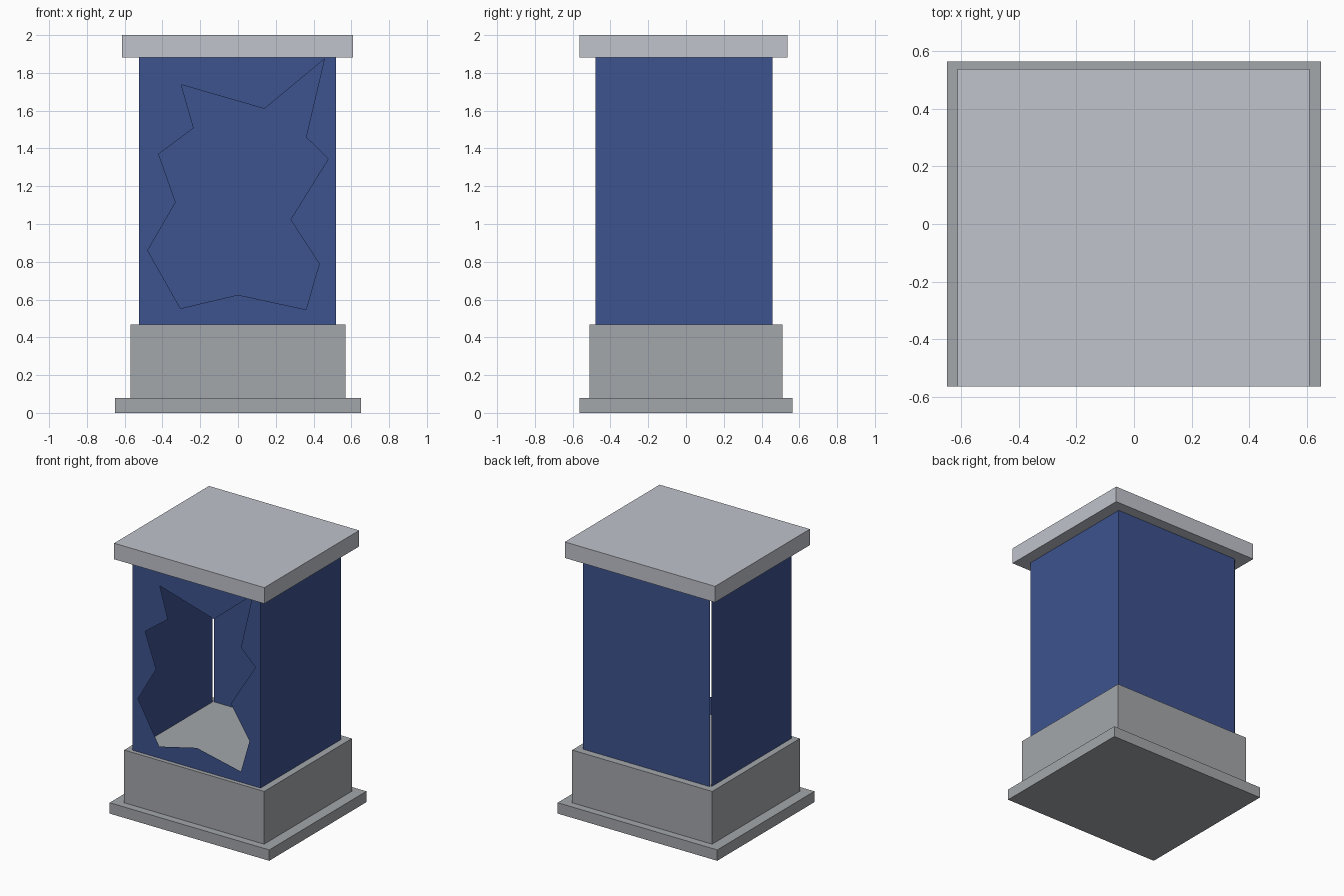
import bpy, bmesh
from mathutils import Vector

if "Cube" in bpy.data.objects:
    bpy.data.objects.remove(bpy.data.objects["Cube"])


def material(name, rgb):
    m = bpy.data.materials.new(name)
    lin = [((c / 255 + 0.055) / 1.055) ** 2.4 for c in rgb]
    m.diffuse_color = (*lin, 1)
    m.use_nodes = True
    m.node_tree.nodes["Principled BSDF"].inputs["Base Color"].default_value = m.diffuse_color
    return m


STONE = material("grey stone", (164, 167, 171))
CAP = material("pale grey cap", (192, 195, 204))
GLASS = material("blue glass", (61, 83, 142))


def add_object(name, bm, mat):
    me = bpy.data.meshes.new(name)
    bm.to_mesh(me)
    bm.free()
    me.materials.append(mat)
    ob = bpy.data.objects.new(name, me)
    bpy.context.collection.objects.link(ob)
    return ob


def box(name, lo, hi, mat):
    bm = bmesh.new()
    bmesh.ops.create_cube(bm, size=1)
    lo, hi = Vector(lo), Vector(hi)
    for v in bm.verts:
        v.co = (lo + hi) / 2 + v.co * (hi - lo)
    add_object(name, bm, mat)


def panel(name, start, end, z0, z1):
    """Upright sheet of glass between two plan points, facing right of travel."""
    bm = bmesh.new()
    pts = [(*start, z0), (*end, z0), (*end, z1), (*start, z1)]
    bm.faces.new([bm.verts.new(p) for p in pts])
    add_object(name, bm, GLASS)


# Stepped base and cap
box("base_plate", (-0.65, -0.565, 0), (0.65, 0.565, 0.08), STONE)
box("plinth", (-0.57, -0.51, 0.08), (0.57, 0.51, 0.468), STONE)
box("cap", (-0.613, -0.565, 1.882), (0.61, 0.538, 2.0), CAP)

# Intact glass sides, with a slim gap at the back left corner
L, R, F, B = -0.523, 0.52, -0.48, 0.457
Z0, Z1 = 0.468, 1.882
panel("right_glass", (R, F), (R, B), Z0, Z1)
panel("back_glass", (R, B), (L + 0.008, B), Z0, Z1)
panel("left_glass", (L, B - 0.006), (L, F), Z0, Z1)

# Broken front glass: rectangle with a jagged hole
hole = [(-0.30, 1.737), (0.14, 1.61), (0.457, 1.873), (0.36, 1.46),
        (0.478, 1.345), (0.278, 1.023), (0.43, 0.79), (0.36, 0.547),
        (0.0, 0.625), (-0.305, 0.553), (-0.478, 0.86), (-0.33, 1.115),
        (-0.42, 1.37), (-0.235, 1.508)]
outer = [(L, Z0), (R, Z0), (R, Z1), (L, Z1)]
bm = bmesh.new()
for loop in (outer, hole):
    vs = [bm.verts.new((x, F, z)) for x, z in loop]
    for a, b in zip(vs, vs[1:] + vs[:1]):
        bm.edges.new((a, b))
bmesh.ops.triangle_fill(bm, edges=bm.edges[:], use_beauty=True, normal=(0, -1, 0))
for f in bm.faces:
    f.normal_update()
    if f.normal.y > 0:
        f.normal_flip()
add_object("broken_front_glass", bm, GLASS)
